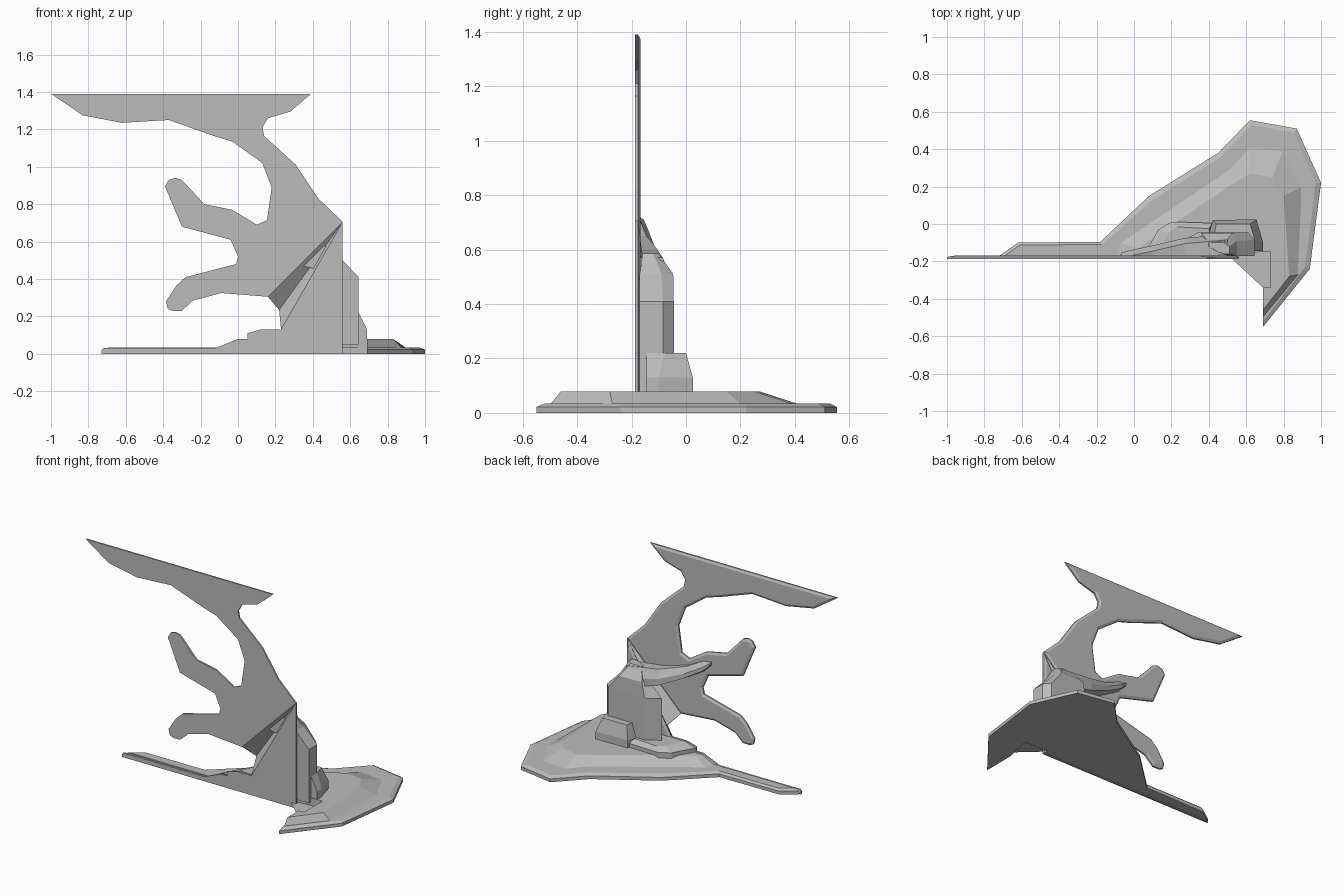
import bpy, bmesh

if "Cube" in bpy.data.objects:
    bpy.data.objects.remove(bpy.data.objects["Cube"], do_unlink=True)

STONE = bpy.data.materials.new("stone_grey")
STONE.use_nodes = True
STONE.diffuse_color = (0.5, 0.5, 0.5, 1)
STONE.node_tree.nodes["Principled BSDF"].inputs["Base Color"].default_value = (0.5, 0.5, 0.5, 1)


def finish(name, bm):
    mesh = bpy.data.meshes.new(name)
    bm.to_mesh(mesh)
    bm.free()
    mesh.materials.append(STONE)
    obj = bpy.data.objects.new(name, mesh)
    bpy.context.collection.objects.link(obj)
    return obj


def loft(name, rings):
    """Closed skin over rings that share a point count."""
    bm = bmesh.new()
    loops = [[bm.verts.new(p) for p in ring] for ring in rings]
    count = len(loops[0])
    for low, high in zip(loops, loops[1:]):
        for i in range(count):
            j = (i + 1) % count
            bm.faces.new((low[i], low[j], high[j], high[i]))
    caps = [bm.faces.new(loops[0][::-1]), bm.faces.new(loops[-1])]
    bmesh.ops.triangulate(bm, faces=caps)
    bmesh.ops.recalc_face_normals(bm, faces=bm.faces)
    return finish(name, bm)


def layers(name, *levels):
    """Loft from (height, plan outline) pairs."""
    return loft(name, [[(x, y, z) for x, y in plan] for z, plan in levels])


def cutout(name, outline, front=-0.187, back=-0.176):
    """Upright sheet with a chamfered rear edge."""
    bm = bmesh.new()
    face = bm.faces.new([bm.verts.new((x, front, z)) for x, z in outline])
    ext = bmesh.ops.extrude_face_region(bm, geom=[face], use_keep_orig=True)
    for v in (g for g in ext["geom"] if isinstance(g, bmesh.types.BMVert)):
        v.co.y = back
    bmesh.ops.recalc_face_normals(bm, faces=bm.faces)
    rear = [f for f in bm.faces if f.calc_center_median().y > back - 0.001]
    bmesh.ops.inset_region(bm, faces=rear, thickness=0.015, depth=0.008, use_even_offset=True)
    bmesh.ops.triangulate(bm, faces=[f for f in bm.faces if len(f.verts) > 4])
    return finish(name, bm)


# Branching upright sheet
cutout("branch_sheet", [
    (-1, 1.39), (-.83, 1.275), (-.62, 1.235), (-.37, 1.25), (-.13, 1.165), (-.03, 1.135),
    (.13, 1.02), (.18, .89), (.155, .715), (.1, .69), (-.03, .77), (-.18, .8),
    (-.3, .93), (-.335, .94), (-.37, .93), (-.39, .895), (-.3, .68), (-.04, .61),
    (0, .52), (-.01, .48), (-.28, .41), (-.33, .365), (-.385, .28), (-.375, .24),
    (-.35, .23), (-.3, .23), (-.24, .285), (-.09, .325), (.16, .305), (.56, .705),
    (.43, .83), (.31, 1.01), (.14, 1.165), (.13, 1.21), (.16, 1.26), (.28, 1.295), (.39, 1.39)])

# Lower upright panel with its long low foot
cutout("lower_panel", [
    (.56, 0), (.56, .705), (.23, .13), (.12, .13), (.05, .11), (.05, .08),
    (0, .08), (-.12, .03), (-.72, .03), (-.73, .02), (-.73, 0)])

# Folded recess joining the two sheets
bm = bmesh.new()
apex, upper, inner, lower = [bm.verts.new(p) for p in (
    (.56, -.185, .705), (.16, -.185, .305), (.22, -.12, .235), (.23, -.185, .13))]
bm.faces.new((apex, upper, inner))
bm.faces.new((apex, inner, lower))
bmesh.ops.recalc_face_normals(bm, faces=bm.faces)
fold = finish("recess_fold", bm)
fold.modifiers.new("thickness", 'SOLIDIFY').thickness = 0.008

# Ground slab: flat outline with a narrow chamfer
ground = [(-.72, -.17), (-.62, -.1), (-.18, -.095), (.08, .15), (.45, .38), (.62, .555),
          (.87, .51), (1, .22), (.94, -.24), (.69, -.55), (.69, -.34), (.73, -.34),
          (.73, -.145), (.56, -.145), (.56, -.17)]
crest = [(-.69, -.17), (-.61, -.112), (-.17, -.11), (.1, .13), (.46, .355), (.63, .53),
         (.855, .487), (.97, .215), (.915, -.23), (.69, -.52), (.69, -.34), (.73, -.34),
         (.73, -.145), (.56, -.145), (.56, -.17)]
layers("ground_slab", (0, ground), (.022, ground), (.034, crest))

# Raised terrace sloping up from the slab
layers("ground_terrace",
       (.03, [(-.1, -.165), (-.08, -.1), (.5, .29), (.62, .42), (.8, .4), (.9, .2),
              (.88, -.27), (.69, -.5), (.69, -.34), (.73, -.34), (.73, -.145), (.5, -.165)]),
       (.079, [(0, -.165), (.02, -.13), (.52, .21), (.62, .27), (.74, .25), (.8, .15),
               (.83, -.28), (.69, -.46), (.69, -.34), (.73, -.34), (.73, -.145), (.5, -.165)]))

# Low rock step beside the pillar
step = [(.05, -.17), (.44, -.17), (.42, .005), (.2, .012), (.13, -.03)]
layers("rock_step", (.06, step), (.105, step),
       (.13, [(.13, -.17), (.44, -.17), (.4, -.025), (.23, -.015), (.18, -.05)]))

# Skirt around the pillar foot
skirt = [(.38, -.145), (.69, -.145), (.69, -.1), (.655, .025), (.42, .02)]
layers("pillar_skirt", (.03, skirt), (.13, skirt),
       (.22, [(.41, -.145), (.645, -.145), (.645, -.08), (.62, 0), (.44, 0)]))

# Rock pillar with a faceted cap
shaft = [(.25, -.1), (.45, -.15), (.56, -.17), (.645, -.17), (.645, -.085), (.61, -.045), (.34, -.045)]
layers("rock_pillar", (.05, shaft), (.41, shaft),
       (.51, [(.36, -.11), (.45, -.15), (.51, -.17), (.55, -.17), (.55, -.09), (.53, -.047), (.36, -.047)]),
       (.585, [(.4, -.12), (.45, -.15), (.48, -.16), (.51, -.16), (.51, -.12), (.48, -.1), (.4, -.1)]))

# Rock limb rising from the cap to the sheet
limb = []
for x, low, high, depth in ((.5, .43, .57, -.055), (.27, .49, .6, -.075),
                            (.1, .57, .65, -.115), (-.02, .64, .71, -.14), (-.07, .69, .73, -.155)):
    mid = (low + high) / 2
    limb.append([(x, -.172, low), (x, depth, low + .01), (x, depth, mid),
                 (x, depth - .03, high), (x, -.172, high)])
loft("rock_limb", limb)
